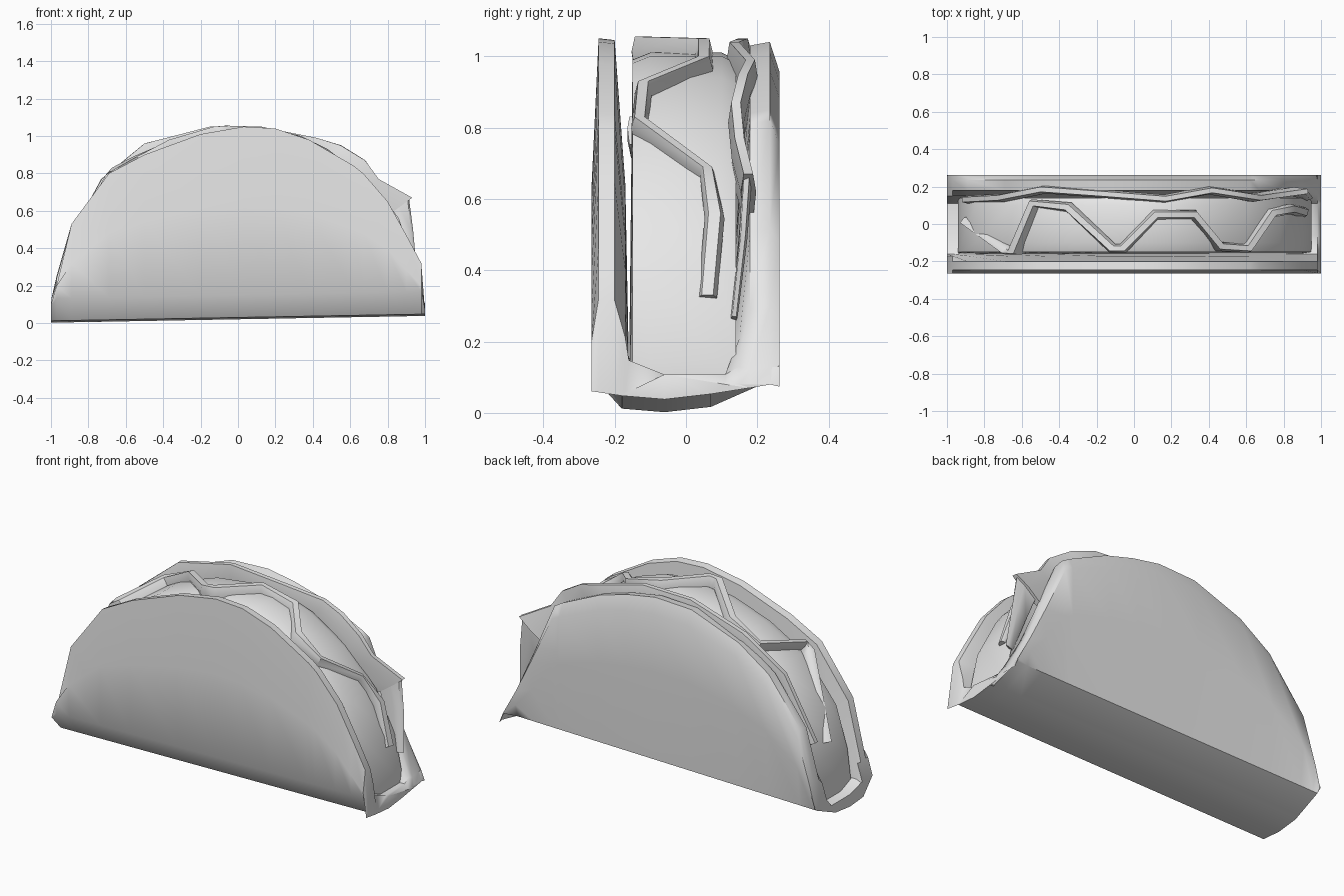
import bpy, bmesh, math
from mathutils import Vector

if "Cube" in bpy.data.objects:
    bpy.data.objects.remove(bpy.data.objects["Cube"], do_unlink=True)

GREY = (0.8, 0.8, 0.8, 1)
mat = bpy.data.materials.new("plain grey")
mat.use_nodes = True
mat.diffuse_color = GREY
mat.node_tree.nodes["Principled BSDF"].inputs["Base Color"].default_value = GREY


def loft(name, rings, angle=45):
    """Skin closed rings of equal length and cap both ends."""
    bm = bmesh.new()
    loops = [[bm.verts.new(p) for p in ring] for ring in rings]
    n = len(loops[0])
    for a, b in zip(loops, loops[1:]):
        for i in range(n):
            j = (i + 1) % n
            bm.faces.new((a[i], a[j], b[j], b[i]))
    bm.faces.new(loops[0])
    bm.faces.new(loops[-1])
    bmesh.ops.triangulate(bm, faces=[f for f in bm.faces if len(f.verts) > 4])
    bmesh.ops.recalc_face_normals(bm, faces=bm.faces)
    mesh = bpy.data.meshes.new(name)
    bm.to_mesh(mesh)
    bm.free()
    mesh.materials.append(mat)
    obj = bpy.data.objects.new(name, mesh)
    bpy.context.collection.objects.link(obj)
    bpy.ops.object.select_all(action="DESELECT")
    obj.select_set(True)
    bpy.context.view_layer.objects.active = obj
    bpy.ops.object.shade_smooth_by_angle(angle=math.radians(angle))
    return obj


def shell_ring(x, front, back):
    """U-shaped section of the folded shell, rim heights front and back."""
    low = 0.02 + 0.018 * x
    f = lambda z: min(z, front)
    b = lambda z: min(z, back)
    mid_f, mid_b = f(max(0.2, front * 0.6)), b(max(0.2, back * 0.6))
    return [(x, y, z) for y, z in (
        (-0.245, front), (-0.265, mid_f), (-0.26, f(low + 0.13)),
        (-0.18, low + 0.01), (-0.06, low), (0.07, low + 0.015),
        (0.24, b(low + 0.09)), (0.262, mid_b), (0.262, b(back * 0.92)), (0.235, back),
        (0.18, b(back - 0.01)), (0.15, b(mid_b + 0.01)), (0.11, b(low + 0.07)),
        (-0.06, low + 0.07), (-0.16, f(low + 0.11)),
        (-0.17, f(mid_f + 0.01)), (-0.2, f(front - 0.005)))]


# Folded shell: x, front rim height, back rim height
shell = [(-1, .1, .12), (-.97, .2, .25), (-.89, .53, .53), (-.69, .8, .79),
         (-.5, .9, .92), (-.2, 1.01, 1.03), (.03, 1.05, 1.04), (.2, 1.04, 1.01),
         (.38, .98, .96), (.62, .84, .85), (.67, .8, .82), (.8, .65, .52),
         (.9, .47, .3), (.98, .32, .13), (1, .06, .08)]
loft("folded_shell", [shell_ring(*s) for s in shell])

# Filling slab
filling = [(-.94, .14), (-.92, .3), (-.85, .53), (-.66, .77), (-.43, .9), (-.2, .98),
           (.03, 1.01), (.2, 1), (.38, .94), (.6, .8), (.78, .61), (.9, .38), (.95, .14)]
loft("filling", [[(x, -.16, .07), (x, -.15, z - .02), (x, -.1, z),
                  (x, .1, z), (x, .14, z - .02), (x, .11, .07)] for x, z in filling])


def ribbon(name, path, half, angle=50):
    """Leafy strip standing on edge along path points (x, y, z, depth)."""
    pts = [Vector(p[:3]) for p in path]
    rings = []
    for i, p in enumerate(pts):
        run = pts[min(i + 1, len(pts) - 1)] - pts[max(i - 1, 0)]
        side = Vector((-run.y, run.x, 0)).normalized() * half
        down = Vector((-p.x, 0, -p.z)).normalized() * path[i][3]
        rings.append([p + side * .6, p + side + down * .4, p + side * .6 + down,
                      p - side * .6 + down, p - side + down * .4, p - side * .6])
    return loft(name, rings, angle)


# Zigzag leaf across the filling
ribbon("zigzag_leaf", [
    (-.92, .02, .38, .08), (-.7, -.14, .79, .1), (-.66, -.15, .83, .1), (-.55, .11, .89, .1),
    (-.36, .09, .98, .1), (-.12, -.13, 1.05, .1), (-.06, -.13, 1.055, .1), (.12, .05, 1.05, .1),
    (.33, .05, 1.0, .1), (.47, -.12, .93, .1), (.62, -.13, .83, .1), (.75, .06, .69, .08),
    (.86, .08, .56, .07), (.93, .06, .33, .05)], .028)

# Long leaf along the back wall
ribbon("back_leaf", [
    (-.92, .13, .42, .1), (-.73, .14, .77, .12), (-.5, .185, .96, .15), (-.15, .16, 1.05, .15),
    (.17, .135, 1.04, .15), (.42, .18, .99, .15), (.55, .16, .95, .15), (.68, .14, .87, .18),
    (.75, .15, .77, .2), (.93, .175, .67, .22)], .022)

# Thin leaf tip hanging down at the open end
ribbon("leaf_tip", [(.91, .17, .67, .15), (.93, .16, .5, .1), (.95, .135, .27, .04)], .015)
